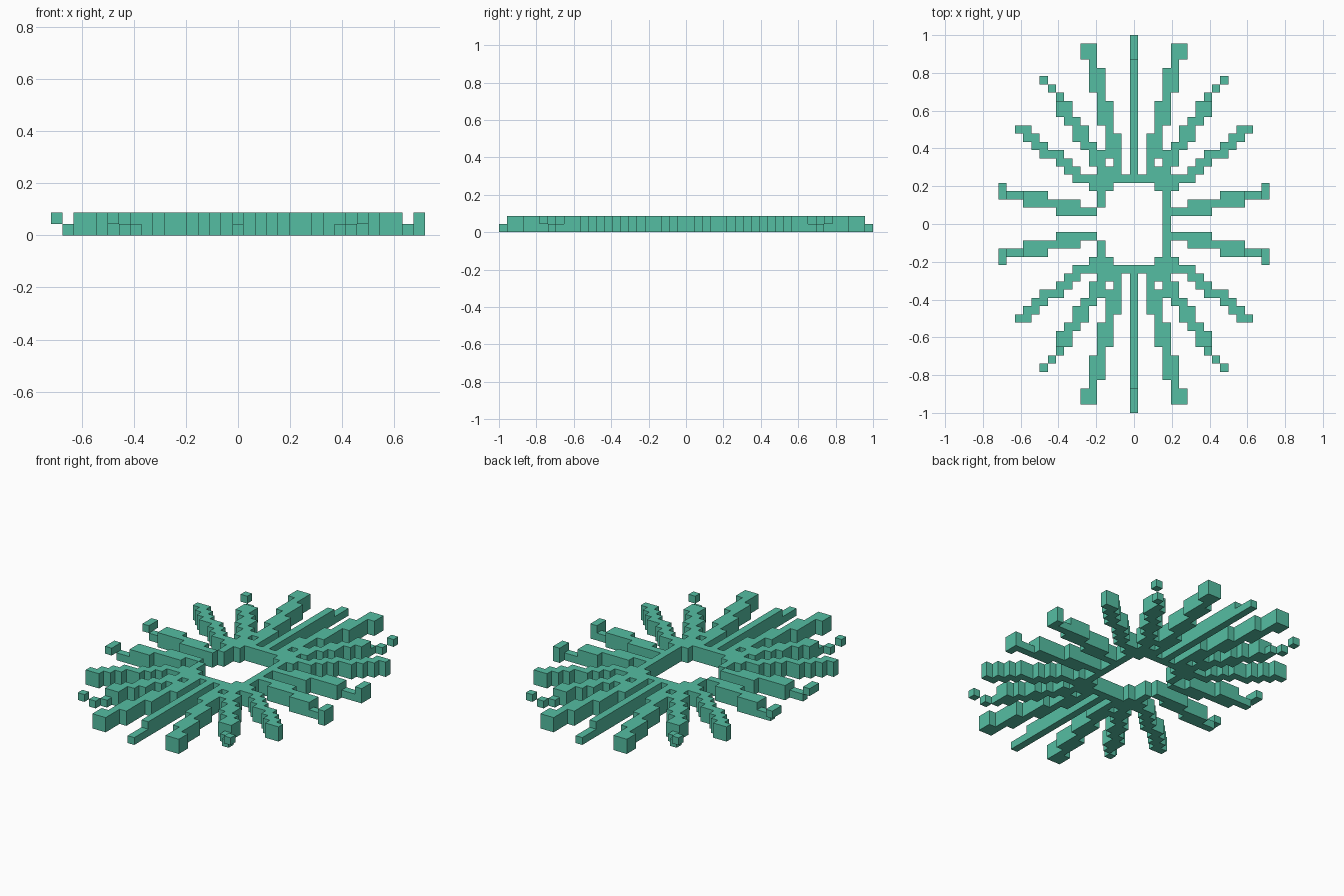
import bpy, math
from itertools import product
from mathutils import Vector

if "Cube" in bpy.data.objects:
    bpy.data.objects.remove(bpy.data.objects["Cube"])

S = 2 / 46            # block size
LOW, TOP, BOTH = (0,), (1,), (0, 1)

teal = bpy.data.materials.new("teal")
teal.use_nodes = True
colour = (0.091, 0.515, 0.362, 1)
teal.diffuse_color = colour
teal.node_tree.nodes["Principled BSDF"].inputs["Base Color"].default_value = colour


def box(i0, i1, j0, j1, layers=BOTH):
    """Cells from i0..i1 by j0..j1 inclusive."""
    return set(product(range(i0, i1 + 1), range(j0, j1 + 1), layers))


def mirror(cells, sx, sy):
    return {(sx * i, j if sy > 0 else -1 - j, k) for i, j, k in cells}


def build(name, cells, solid):
    """Join the exposed faces of the cells into one mesh."""
    verts, faces, index = [], [], {}
    for cell in sorted(cells):
        centre = Vector(cell) + Vector((0, 0.5, 0.5))
        for axis, side in product(range(3), (-1, 1)):
            n = [0, 0, 0]
            n[axis] = side
            if tuple(c + d for c, d in zip(cell, n)) in solid:
                continue
            u, v = Vector(), Vector()
            u[(axis + 1) % 3] = 0.5
            v[(axis + 2) % 3] = 0.5 * side
            mid = centre + Vector(n) * 0.5
            face = []
            for p in (mid - u - v, mid + u - v, mid + u + v, mid - u + v):
                key = tuple(round(c * 2) for c in p)
                if key not in index:
                    index[key] = len(verts)
                    verts.append(p * S)
                face.append(index[key])
            faces.append(face)
    mesh = bpy.data.meshes.new(name)
    mesh.from_pydata(verts, [], faces)
    mesh.materials.append(teal)
    obj = bpy.data.objects.new(name, mesh)
    bpy.context.collection.objects.link(obj)


# Steep spoke: long overlapping runs ending in a square tip
steep = (box(2, 2, 6, 10) | box(3, 3, 8, 14) | box(4, 4, 12, 18)
         | box(5, 5, 16, 21) | box(6, 6, 20, 21))

# Diagonal spoke: stair of pairs, low neck and raised tip
diagonal = box(9, 9, 15, 15, LOW) | box(10, 10, 16, 16, LOW) | box(11, 11, 17, 17, TOP)
for j in range(6, 15):
    i = math.floor(0.64 * j - 0.3)
    diagonal |= box(i, i + 1, j, j)


# Shallow spoke: wider stair
def stair(j):
    return math.floor(1.27 * j - 0.4)


shallow = set()
for j in range(4, 12):
    shallow |= box(stair(j), stair(j + 1), j, j)

# Side spoke: long runs and low neck
side = box(5, 9, 1, 1) | box(7, 13, 2, 2) | box(11, 13, 3, 3) | box(14, 15, 3, 3, LOW)

parts = {}
for sx, xname in ((1, "left"), (-1, "right")):
    tip = box(16, 16, 3, 4, BOTH if sx > 0 else TOP)
    for sy, yname in ((1, "back"), (-1, "front")):
        for name, cells in (("steep", steep), ("diagonal", diagonal),
                            ("shallow", shallow), ("side", side | tip)):
            parts[f"{name}_spoke_{yname}_{xname}"] = mirror(cells, sx, sy)

# Straight centre spokes with low ends
centre = box(0, 0, 6, 19) | box(0, 0, 20, 22, LOW)
parts["centre_spoke_back"] = centre
parts["centre_spoke_front"] = mirror(centre, 1, -1)

# Open ring: two bars, corner steps, and a wall on one side only
half = box(-4, 4, 5, 5) | box(3, 4, 4, 4) | box(-4, -3, 4, 4) | box(-4, -4, 2, 3)
parts["ring"] = half | mirror(half, 1, -1) | box(4, 4, -4, 3)

solid = set().union(*parts.values())
for name, cells in parts.items():
    build(name, cells, solid)
